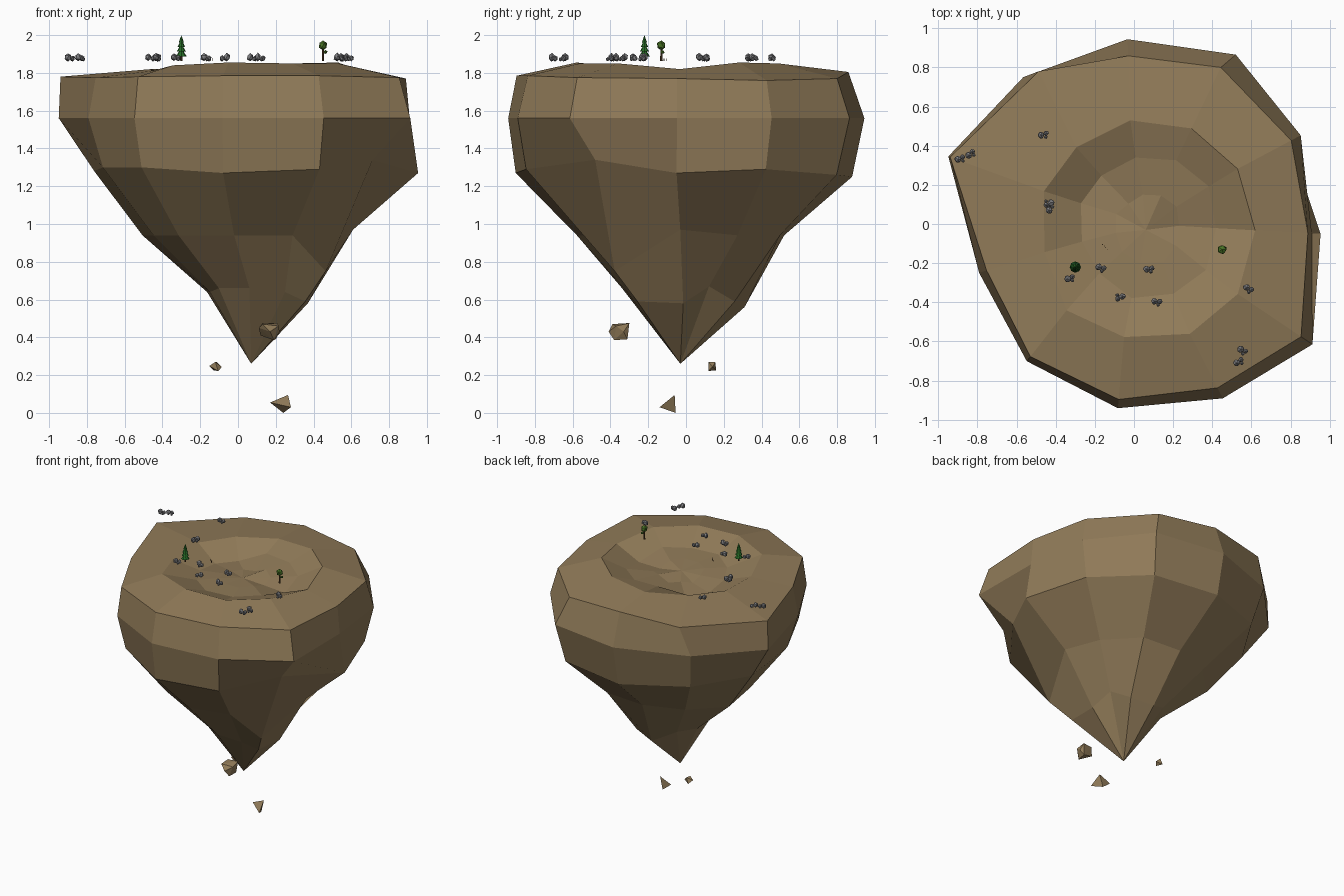
import bpy, bmesh, random
from math import cos, sin, radians
from mathutils import Vector

random.seed(4)

def material(name, rgb):
    m = bpy.data.materials.new(name)
    m.diffuse_color = (*rgb, 1)
    return m

EARTH = material("earth", (0.285, 0.20, 0.10))
STONE = material("stone", (0.21, 0.21, 0.22))
PINE = material("pine_green", (0.02, 0.15, 0.02))
LEAF = material("leaf_green", (0.07, 0.18, 0.02))
BARK = material("bark", (0.10, 0.05, 0.02))

def finish(bm, name, mat):
    bmesh.ops.recalc_face_normals(bm, faces=bm.faces)
    me = bpy.data.meshes.new(name)
    bm.to_mesh(me)
    bm.free()
    me.materials.append(mat)
    ob = bpy.data.objects.new(name, me)
    bpy.context.collection.objects.link(ob)
    return ob

def cone(name, x, y, z0, z1, r0, r1, mat, sides=7):
    bm = bmesh.new()
    bmesh.ops.create_cone(bm, cap_ends=True, segments=sides, radius1=r0,
                          radius2=r1, depth=z1 - z0)
    bmesh.ops.translate(bm, verts=bm.verts, vec=(x, y, (z0 + z1) / 2))
    return finish(bm, name, mat)

def lump(name, p, size, mat, jitter=0.12):
    bm = bmesh.new()
    bmesh.ops.create_icosphere(bm, subdivisions=1, radius=1)
    for v in bm.verts:
        v.co *= 1 + random.uniform(-jitter, jitter)
        v.co = Vector(p) + v.co * Vector(size)
    return finish(bm, name, mat)

def hull(name, points, mat):
    bm = bmesh.new()
    for p in points:
        bm.verts.new(p)
    bmesh.ops.convex_hull(bm, input=bm.verts)
    return finish(bm, name, mat)

# floating island: eleven-sided rings from crater centre over the rim to the tip
ANGLES = [-95, -63, -34, -3, 28, 59, 92, 127, 160, 197.5, 232]
RINGS = [  # centre x, y, base z, radii
    (0.05, 0.0, 1.76, [.20, .22, .20, .18, .19, .17, .15, .13, .15, .15, .18]),
    (0.02, 0.0, 1.775, [.38, .40, .42, .40, .41, .38, .34, .31, .31, .30, .32]),
    (0.0, 0.0, 1.83, [.58, .63, .64, .62, .60, .57, .53, .49, .49, .48, .56]),
    (0, 0, 1.785, [.90, .94, 1.03, .89, .91, .915, .86, .92, 1.0, .79, .86]),
    (0, 0, 1.56, [.945, 1.0, 1.10, .91, .965, 1.01, .945, .94, 1.01, .83, .89]),
    (0, 0, 1.28, [.905, .95, .86, .955, .90, .93, .88, .85, .81, .75, .83]),
    (.03, 0, 0.94, [.58, .57, .575, .58, .58, .58, .52, .52, .57, .50, .56]),
    (.09, 0, 0.64, [.34, .35, .37, .28, .26, .30, .31, .28, .27, .25, .31]),
]
DZ = {0: [.01, .01, .01, -.02, .0, .02, -.02, -.01, -.02, .0, .01],
      1: [.0, .0, .01, -.04, .0, .01, .02, -.05, -.045, -.02, -.01],
      2: [.025, .02, .02, -.01, .025, .02, .0, -.005, -.01, -.02, .01],
      3: [.0, .0, -.01, -.015, -.025, -.015, .02, -.01, -.005, -.01, -.005],
      5: [-.01, .01, .06, -.01, .01, -.02, -.03, .0, .0, .02, .02],
      6: [0, 0, -.19, .03, 0, 0, 0, 0, 0, 0, 0],
      7: [.02, .0, -.05, -.06, .03, -.05, -.08, .0, .0, .0, .02]}
TWIST = {(3, 5): 2, (3, 7): -5, (6, 2): -7, (7, 2): -10}
bm = bmesh.new()
loops = []
for k, (cx, cy, z, radii) in enumerate(RINGS):
    dz = DZ.get(k, [0] * 11)
    loop = []
    for i, r in enumerate(radii):
        a = radians(ANGLES[i] + TWIST.get((k, i), 0))
        loop.append(bm.verts.new((cx + r * cos(a), cy + r * sin(a), z + dz[i])))
    loops.append(loop)
for a, b in zip(loops, loops[1:]):
    for i in range(11):
        j = (i + 1) % 11
        bm.faces.new((a[i], a[j], b[j], b[i]))
for ring, p in ((loops[0], (.06, -.03, 1.76)), (loops[-1], (.07, -.03, .26))):
    c = bm.verts.new(p)
    for i in range(11):
        bm.faces.new((ring[i], ring[(i + 1) % 11], c))
finish(bm, "island", EARTH)

# loose chunks hanging below
hull("large_chunk", ((.11, -.36, .45), (.13, -.31, .475), (.21, -.30, .475), (.215, -.37, .46),
                     (.13, -.39, .47), (.17, -.41, .43), (.12, -.32, .41), (.19, -.38, .385),
                     (.20, -.31, .39), (.22, -.33, .43)), EARTH)
hull("small_chunk", ((-.152, .13, .248), (-.12, .12, .27), (-.112, .155, .268),
                     (-.085, .14, .243), (-.105, .118, .222), (-.13, .16, .225)), EARTH)
hull("shard_chunk", ((.17, -.06, .055), (.265, -.06, .095), (.28, -.14, .03),
                     (.24, -.055, 0)), EARTH)

# pine tree with stacked tiers
px, py = -.30, -.22
cone("pine_trunk", px, py, 1.862, 1.90, .006, .005, BARK)
for i, (z0, z1, r) in enumerate(((1.887, 1.932, .029), (1.912, 1.955, .025),
                                 (1.937, 1.978, .020), (1.960, 2.0, .014))):
    cone(f"pine_tier_{i}", px, py, z0, z1, r, 0, PINE, 8)

# round tree
tx, ty = .45, -.13
cone("tree_trunk", tx, ty, 1.862, 1.94, .007, .005, BARK, 6)
lump("tree_crown", (tx, ty, 1.945), (.025, .025, .028), LEAF)
lump("tree_side_leaves", (tx + .013, ty + .005, 1.91), (.011, .011, .010), LEAF)

# rock groups, each one large stone with two smaller ones beside it
GROUPS = [(-.90, .33, 20), (-.845, .35, 40), (-.475, .455, 10), (-.435, .07, 80),
          (-.425, .11, 200), (-.34, -.28, 15), (-.18, -.22, -20), (-.06, -.37, 200),
          (.065, -.23, 0), (.105, -.395, -10), (.575, -.325, -30),
          (.545, -.64, -30), (.525, -.71, 30)]
for n, (x, y, a) in enumerate(GROUPS):
    a = radians(a)
    for i, (d, t, r) in enumerate(((0, 0, .019), (.027, .15, .014), (.026, -.6, .010))):
        lump(f"rock_{n}_{i}", (x + d * cos(a + t), y + d * sin(a + t), 1.861 + r * 1.15),
             (r, r, r * 1.15), STONE)

# grass tuft
for i in range(4):
    cone(f"grass_blade_{i}", -.16 + .008 * i, -.105 - .008 * i, 1.862, 1.88, .003, 0, BARK, 3)
